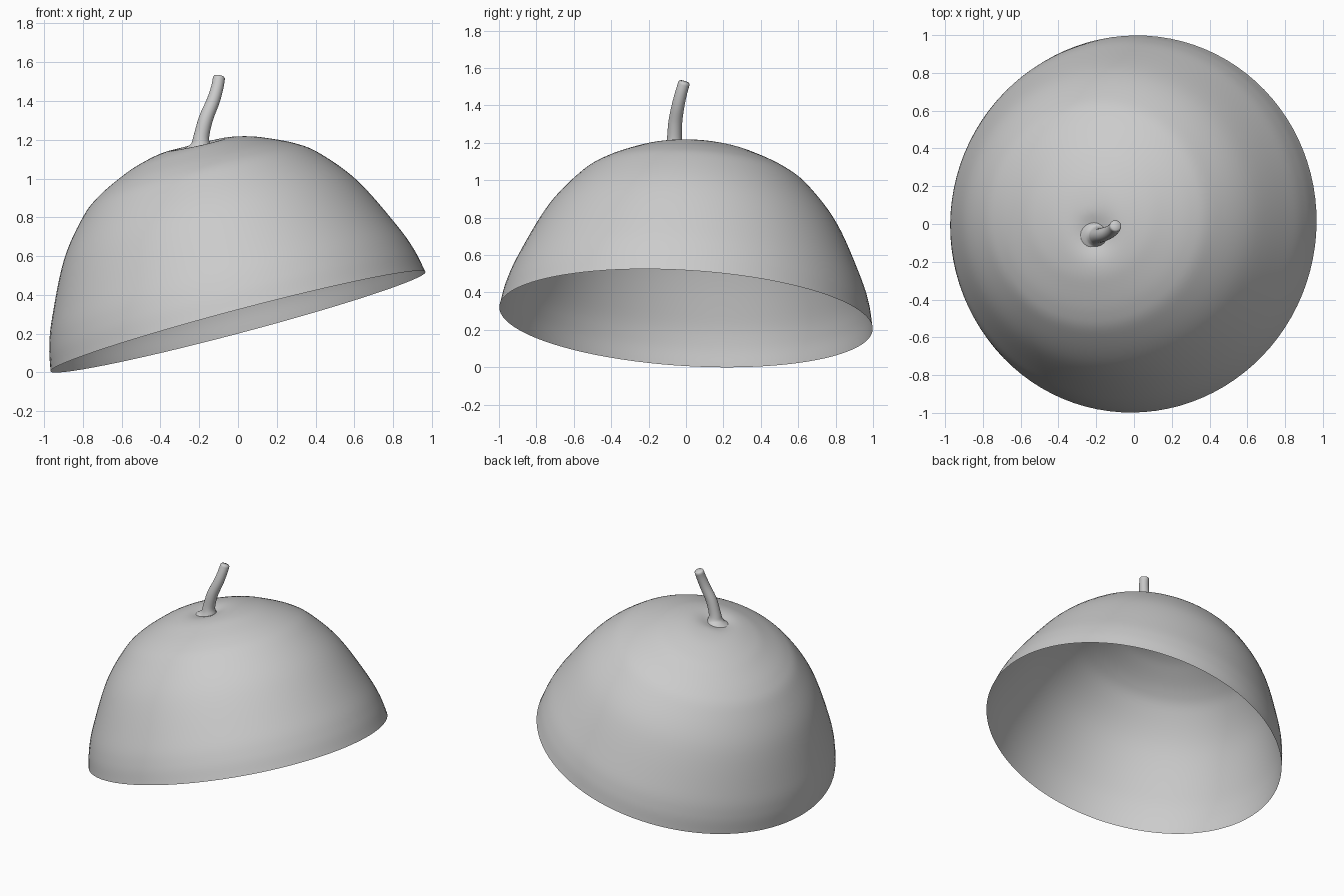
import bpy, bmesh, math
from mathutils import Vector, Matrix

if "Cube" in bpy.data.objects:
    bpy.data.objects.remove(bpy.data.objects["Cube"])


def smooth_path(points, steps):
    """Catmull-Rom interpolation through a few control points."""
    p = [Vector(q) for q in points]
    p = [2 * p[0] - p[1]] + p + [2 * p[-1] - p[-2]]
    out = []
    for i in range(1, len(p) - 2):
        a, b, c, d = p[i - 1:i + 3]
        for k in range(steps):
            t = k / steps
            out.append(0.5 * (2 * b + (c - a) * t + (2 * a - 5 * b + 4 * c - d) * t * t
                              + (3 * b - a - 3 * c + d) * t ** 3))
    return out + [p[-2]]


def skin_rings(name, rings, tip):
    """Loft closed rings of points and close the end with a fan to the tip."""
    bm = bmesh.new()
    loops = [[bm.verts.new(co) for co in ring] for ring in rings]
    n = len(loops[0])
    for lo, hi in zip(loops, loops[1:]):
        for i in range(n):
            j = (i + 1) % n
            bm.faces.new((lo[i], lo[j], hi[j], hi[i]))
    end = bm.verts.new(tip)
    for i in range(n):
        bm.faces.new((loops[-1][i], loops[-1][(i + 1) % n], end))
    mesh = bpy.data.meshes.new(name)
    bm.to_mesh(mesh)
    bm.free()
    mesh.shade_smooth()
    obj = bpy.data.objects.new(name, mesh)
    bpy.context.collection.objects.link(obj)
    return obj


def circle(center, rot, radius, n):
    return [center + rot @ Vector((radius * math.cos(2 * math.pi * i / n),
                                   radius * math.sin(2 * math.pi * i / n), 0)) for i in range(n)]


STEM_FOOT = Vector((-0.195, -0.06, 1.15))

# Tilted open half-fruit shell, profile given as (radius, height) from the rim
up = Vector((-0.265, 0.062, 1)).normalized()
tilt = Vector((0, 0, 1)).rotation_difference(up).to_matrix()
center = Vector((0, 0, 0.262))
profile = [(1.0, 0, 0), (0.975, 0.12, 0), (0.923, 0.262, 0), (0.785, 0.54, 0), (0.634, 0.727, 0),
           (0.526, 0.81, 0), (0.387, 0.877, 0), (0.29, 0.912, 0), (0.163, 0.94, 0), (0.02, 0.95, 0)]
path = smooth_path(profile, 6)
rings = [circle(center + up * p.y, tilt, p.x, 96) for p in path]
shell = skin_rings("fruit_shell", rings, center + up * 0.95)

# Shallow dimple pressed in around the stem foot
for v in shell.data.vertices:
    d = v.co - STEM_FOOT
    d -= up * d.dot(up)
    v.co -= up * 0.04 * math.exp(-(d.length / 0.10) ** 2)

# Curved stem with flared foot and softly rounded flat end: (x, y, z), radius
stem_pts = [(-0.20, -0.06, 1.11), (-0.195, -0.06, 1.15), (-0.192, -0.062, 1.175),
            (-0.188, -0.062, 1.22), (-0.165, -0.057, 1.31), (-0.128, -0.042, 1.40),
            (-0.107, -0.025, 1.47), (-0.098, -0.01, 1.52)]
stem_rad = [0.12, 0.075, 0.051, 0.040, 0.037, 0.034, 0.032, 0.031]
path = smooth_path(stem_pts, 5)
radii = [r.x for r in smooth_path([(r, 0, 0) for r in stem_rad], 5)]
rings = []
for i, p in enumerate(path):
    along = (path[min(i + 1, len(path) - 1)] - path[max(i - 1, 0)]).normalized()
    rot = Vector((0, 0, 1)).rotation_difference(along).to_matrix()
    rings.append(circle(p, rot, radii[i], 24))
rings.append(circle(path[-1] + along * 0.007, rot, 0.025, 24))
skin_rings("stem", rings, path[-1] + along * 0.010)
